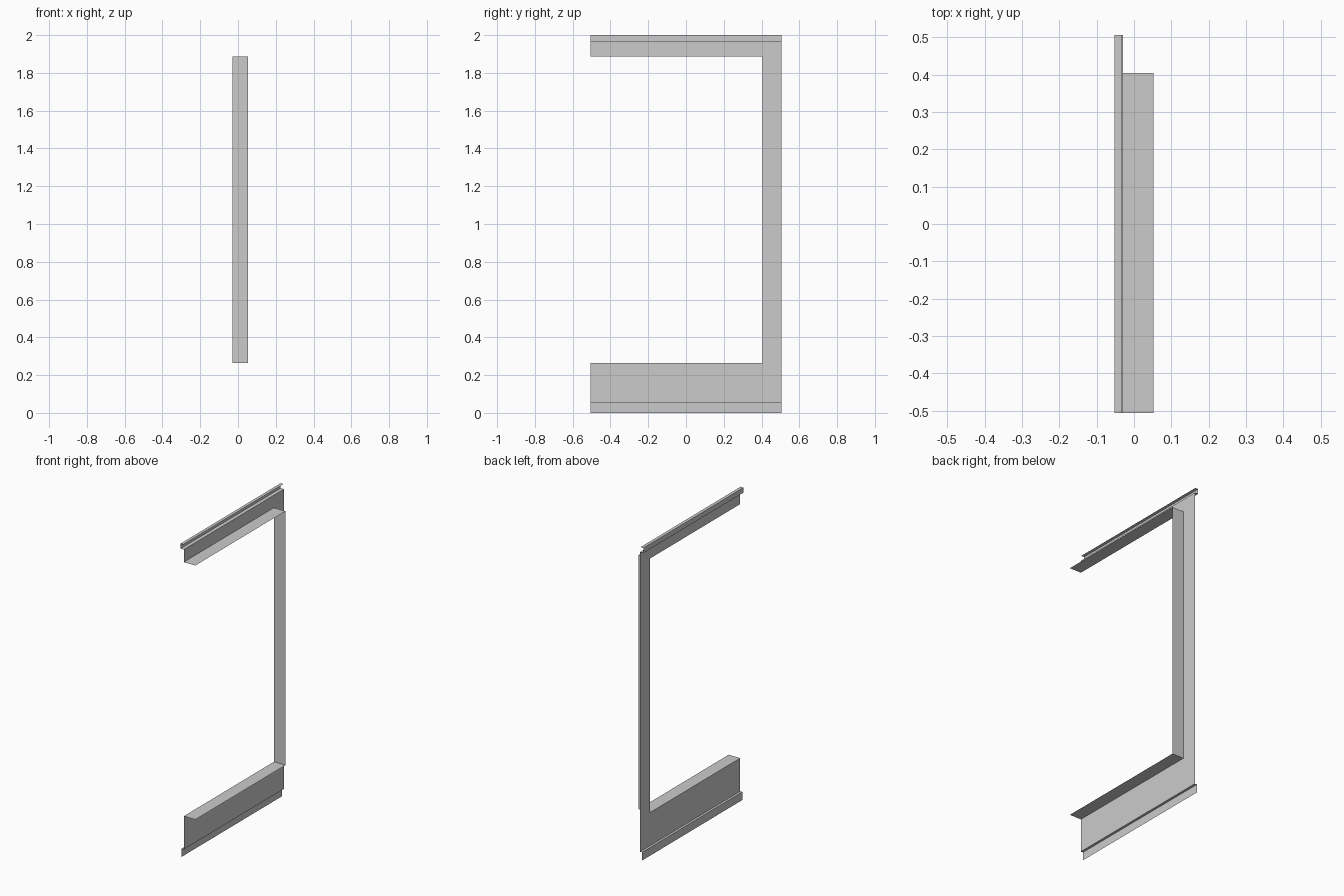
import bpy

if "Cube" in bpy.data.objects:
    bpy.data.objects.remove(bpy.data.objects["Cube"])

Y0, Y1, YJ = -0.506, 0.506, 0.404      # panel ends, jamb line
Z_BASE, Z_SILL, Z_HEAD, Z_CAP, Z_TOP = 0.052, 0.264, 1.888, 1.968, 2.0
X_WALL, X_REVEAL, X_BASE, X_CAP = -0.029, 0.0525, -0.044, -0.0525


def sheet(name, verts, faces):
    me = bpy.data.meshes.new(name)
    me.from_pydata(verts, [], faces)
    me.update()
    ob = bpy.data.objects.new(name, me)
    bpy.context.collection.objects.link(ob)
    return ob


def extrude_y(name, profile, y0=Y0, y1=Y1):
    """Open sheet made by sweeping an (x, z) profile along y."""
    n = len(profile)
    verts = [(x, y, z) for y in (y0, y1) for x, z in profile]
    return sheet(name, verts, [(i, i + n, i + n + 1, i + 1) for i in range(n - 1)])


# C-shaped wall sheet around the opening
outline = [(Y0, Z_BASE), (YJ, Z_BASE), (Y1, Z_BASE), (Y0, Z_SILL), (YJ, Z_SILL), (Y1, Z_SILL),
           (Y0, Z_HEAD), (YJ, Z_HEAD), (Y1, Z_HEAD), (Y0, Z_CAP), (YJ, Z_CAP), (Y1, Z_CAP)]
sheet("wall_panel", [(X_WALL, y, z) for y, z in outline],
      [(0, 3, 4, 1), (1, 4, 5, 2), (4, 7, 8, 5), (6, 9, 10, 7), (7, 10, 11, 8)])

# Reveals lining the opening: sill, jamb and head
ring = [(Y0, Z_SILL), (YJ, Z_SILL), (YJ, Z_HEAD), (Y0, Z_HEAD)]
sheet("opening_reveal", [(x, y, z) for x in (X_WALL, X_REVEAL) for y, z in ring],
      [(i, i + 4, i + 5, i + 1) for i in range(3)])

# Skirting board: small ledge and face
extrude_y("skirting_board", [(X_WALL, Z_BASE), (X_BASE, Z_BASE), (X_BASE, 0)])

# Top moulding: underside, face and cap
extrude_y("top_moulding", [(X_WALL, Z_CAP), (X_CAP, Z_CAP), (X_CAP, Z_TOP), (-0.032, Z_TOP)])
